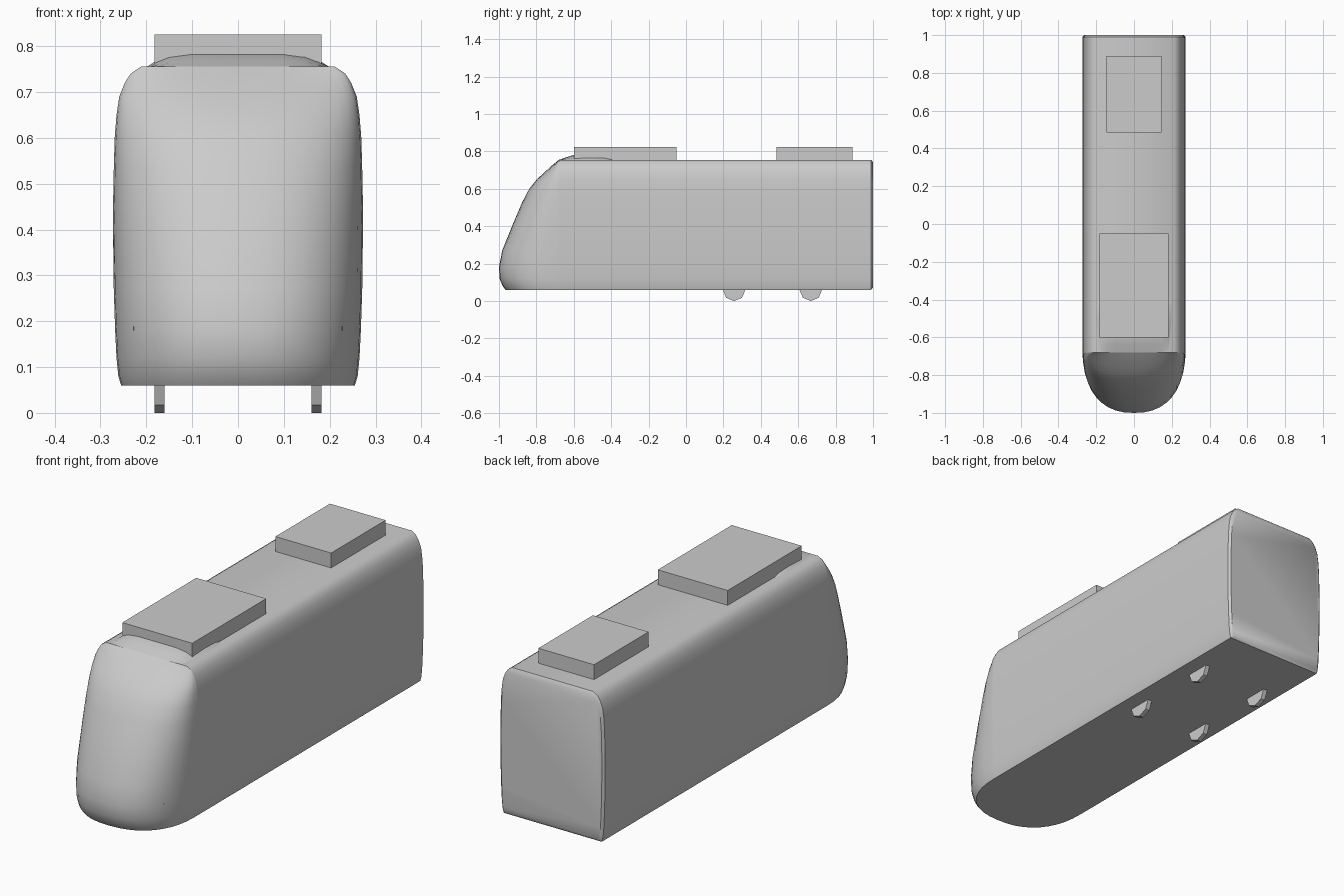
import bpy, bmesh, math

old = bpy.data.objects.get("Cube")
if old:
    bpy.data.objects.remove(old)

grey = bpy.data.materials.new("light grey")
grey.use_nodes = True
grey.diffuse_color = (0.6, 0.6, 0.6, 1)
grey.node_tree.nodes["Principled BSDF"].inputs["Base Color"].default_value = (0.6, 0.6, 0.6, 1)


def finish(name, bm, smooth=None):
    bmesh.ops.recalc_face_normals(bm, faces=bm.faces)
    mesh = bpy.data.meshes.new(name)
    bm.to_mesh(mesh)
    bm.free()
    mesh.materials.append(grey)
    ob = bpy.data.objects.new(name, mesh)
    bpy.context.collection.objects.link(ob)
    if smooth:
        bpy.ops.object.select_all(action="DESELECT")
        ob.select_set(True)
        bpy.context.view_layer.objects.active = ob
        bpy.ops.object.shade_smooth_by_angle(angle=math.radians(smooth))
    return ob


def loft(name, rings, closed, caps, smooth):
    """Skin equal-length rings; caps lists the rings to fill."""
    bm = bmesh.new()
    rows = [[bm.verts.new(p) for p in ring] for ring in rings]
    n = len(rows[0])
    for a, b in zip(rows, rows[1:]):
        for i in range(n if closed else n - 1):
            j = (i + 1) % n
            bm.faces.new((a[i], a[j], b[j], b[i]))
    for c in caps:
        bm.faces.new(rows[c])
    return finish(name, bm, smooth)


def box(name, half_x, y0, y1, z0, z1):
    ring = [(-half_x, y0), (half_x, y0), (half_x, y1), (-half_x, y1)]
    return loft(name, [[(x, y, z) for x, y in ring] for z in (z0, z1)], True, (0, -1), None)


# Height, half width and nose length at each level
JOINT = -0.68
levels = [(.06, .255, .285), (.08, .261, .30), (.12, .265, .317), (.18, .268, .32),
          (.27, .271, .303), (.43, .273, .238), (.53, .271, .195), (.60, .269, .158),
          (.65, .265, .118), (.69, .259, .075), (.72, .247, .042), (.74, .234, .018),
          (.755, .212, 0)]

# Main body, with a small chamfer around the rear end
section = [(w, z) for z, w, d in levels]
section += [(-x, z) for x, z in reversed(section)]
rings = []
for y, inset in ((JOINT, 0), (0.99, 0), (1.0, 0.01)):
    k = 1 - inset / 0.27
    rings.append([(x * k, y, 0.41 + (z - 0.41) * k) for x, z in section])
loft("carriage_body", rings, True, (-1,), 40)

# Rounded nose
STEPS = 20
POWER = 2 / 2.35
rings = []
for z, w, d in levels:
    ring = []
    for i in range(STEPS + 1):
        t = math.pi * i / STEPS
        c, s = math.cos(t), max(0, math.sin(t))
        ring.append((w * math.copysign(abs(c) ** POWER, c), JOINT - d * s ** POWER, z))
    rings.append(ring)
loft("nose", rings, False, (0,), 40)

# Low fairing leading up to the front roof unit
shape = [(-1, 0), (-.9, .45), (-.75, .8), (-.5, 1), (.5, 1), (.75, .8), (.9, .45), (1, 0)]
stations = [(-.68, .20, .003), (-.64, .195, .017), (-.59, .195, .033), (-.5, .203, .03),
            (-.43, .203, .025), (-.40, .195, .015), (-.38, .185, 0)]
loft("roof_fairing", [[(x * w, y, .752 + h * k) for x, k in shape] for y, w, h in stations],
     False, (), 40)

# Roof units
box("front_roof_unit", .182, -.6, -.05, .752, .825)
box("rear_roof_unit", .145, .485, .89, .752, .825)


def disc(name, x, y, z, radius, depth, sides, axis):
    rings = []
    for off in (-depth / 2, depth / 2):
        ring = []
        for i in range(sides):
            a = 2 * math.pi * i / sides
            u, v = radius * math.sin(a), -radius * math.cos(a)
            ring.append((x + off, y + u, z + v) if axis == "x" else (x + u, y + off, z + v))
        rings.append(ring)
    return loft(name, rings, True, (0, -1), None)


# Wheels and tiny lamps on both sides
for side, sign in (("left", 1), ("right", -1)):
    for place, y in (("front", .257), ("rear", .667)):
        disc(f"{place}_{side}_wheel", sign * .171, y, .06, .06, .022, 8, "x")
    disc(f"{side}_lamp", sign * .222, -.868, .184, .007, .02, 6, "y")
